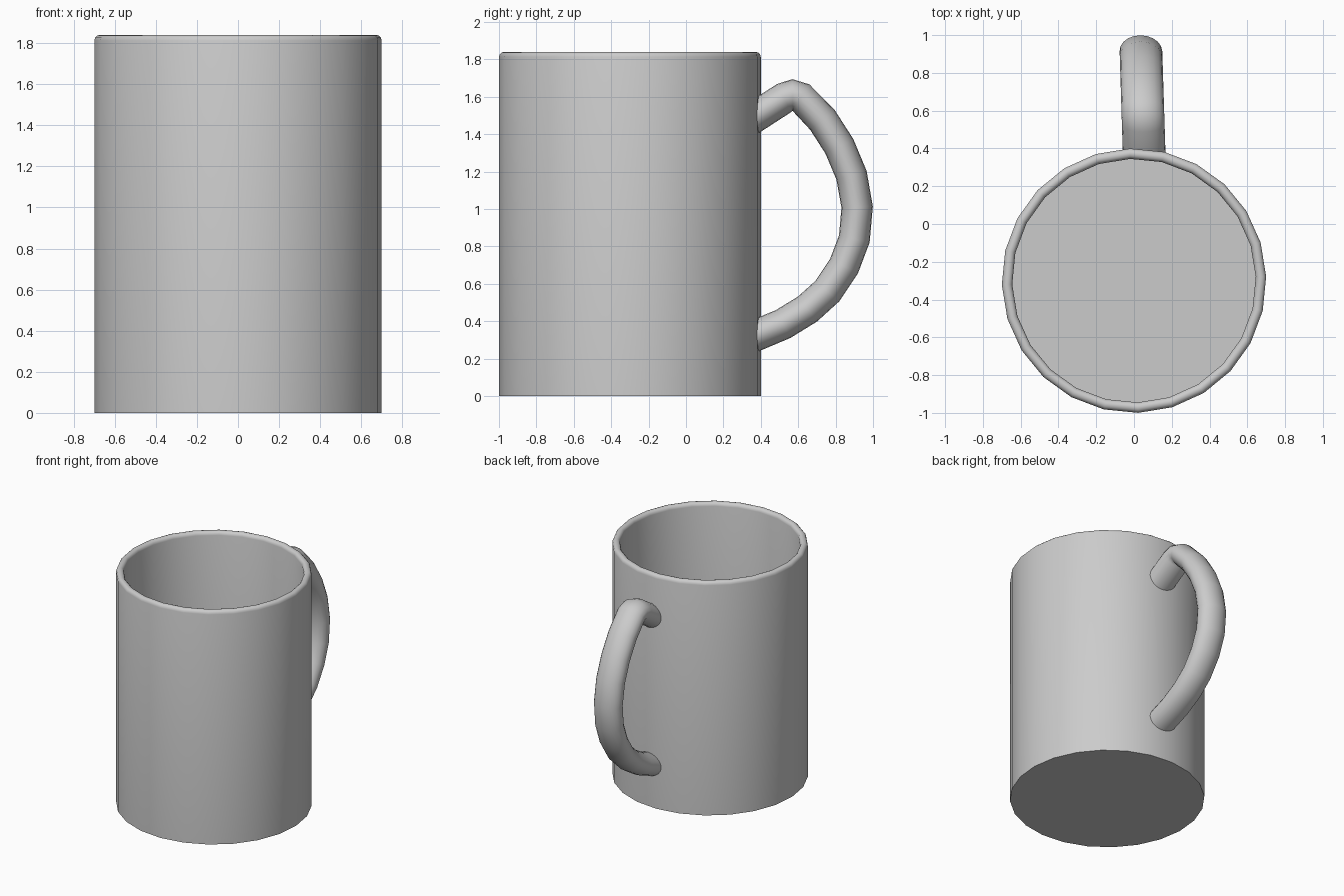
import bpy, bmesh, math
from mathutils import Vector

if "Cube" in bpy.data.objects:
    bpy.data.objects.remove(bpy.data.objects["Cube"], do_unlink=True)

SIDES = 24
CENTRE_Y = -0.3
TURN = math.radians(1.8)

grey = bpy.data.materials.new("plain_grey")
grey.use_nodes = True
colour = (0.6, 0.6, 0.6, 1)
grey.diffuse_color = colour
grey.node_tree.nodes["Principled BSDF"].inputs["Base Color"].default_value = colour


def loft(name, rings):
    """Skin a list of equal rings and cap both ends."""
    bm = bmesh.new()
    loops = [[bm.verts.new(p) for p in ring] for ring in rings]
    n = len(loops[0])
    for a, b in zip(loops, loops[1:]):
        for i in range(n):
            j = (i + 1) % n
            bm.faces.new((a[i], a[j], b[j], b[i]))
    bm.faces.new(loops[0])
    bm.faces.new(loops[-1])
    bmesh.ops.recalc_face_normals(bm, faces=bm.faces)
    mesh = bpy.data.meshes.new(name)
    bm.to_mesh(mesh)
    bm.free()
    mesh.materials.append(grey)
    obj = bpy.data.objects.new(name, mesh)
    bpy.context.collection.objects.link(obj)
    bpy.ops.object.select_all(action="DESELECT")
    obj.select_set(True)
    bpy.context.view_layer.objects.active = obj
    bpy.ops.object.shade_smooth_by_angle(angle=math.radians(50))
    return obj


# Mug body: outer wall, rounded rim, inner wall and floor
OUTER, INNER, HEIGHT, FLOOR = 0.7, 0.645, 1.84, 0.06
lip = (OUTER - INNER) / 2
profile = [(OUTER, 0)]
for k in range(7):
    a = math.pi * k / 6
    profile.append((OUTER - lip + lip * math.cos(a), HEIGHT - lip + lip * math.sin(a)))
profile.append((INNER, FLOOR))

body_rings = []
for r, z in profile:
    angles = [TURN + math.tau * i / SIDES for i in range(SIDES)]
    body_rings.append([(r * math.cos(a), CENTRE_Y + r * math.sin(a), z) for a in angles])
loft("mug_body", body_rings)

# Handle: an oval section swept along a path in the side plane
path = [(0.365, 1.49), (0.525, 1.593), (0.57, 1.61), (0.615, 1.595), (0.73, 1.475),
        (0.82, 1.335), (0.885, 1.18), (0.915, 1.01), (0.9, 0.84), (0.845, 0.695),
        (0.755, 0.56), (0.65, 0.465), (0.52, 0.385), (0.365, 0.32)]
points = [Vector(p) for p in path]
HALF_WIDTH, HALF_THICK, SECTION = 0.113, 0.084, 20

handle_rings = []
for i, p in enumerate(points):
    before = (p - points[i - 1]).normalized() if i else None
    after = (points[i + 1] - p).normalized() if i < len(points) - 1 else None
    # The ends are trimmed parallel to the wall, the rest are mitred
    if before is None or after is None:
        side = Vector((0, 1 if before is None else -1))
        stretch = 1 / abs((before or after).x)
    else:
        t = (before + after).normalized()
        side = Vector((-t.y, t.x))
        stretch = 1
    ring = []
    for k in range(SECTION):
        a = math.tau * k / SECTION
        q = p + side * (HALF_THICK * stretch * math.sin(a))
        x = 0.053 - TURN * (q.x - 0.4) + HALF_WIDTH * math.cos(a)
        ring.append((x, q.x, q.y))
    handle_rings.append(ring)
loft("handle", handle_rings)
